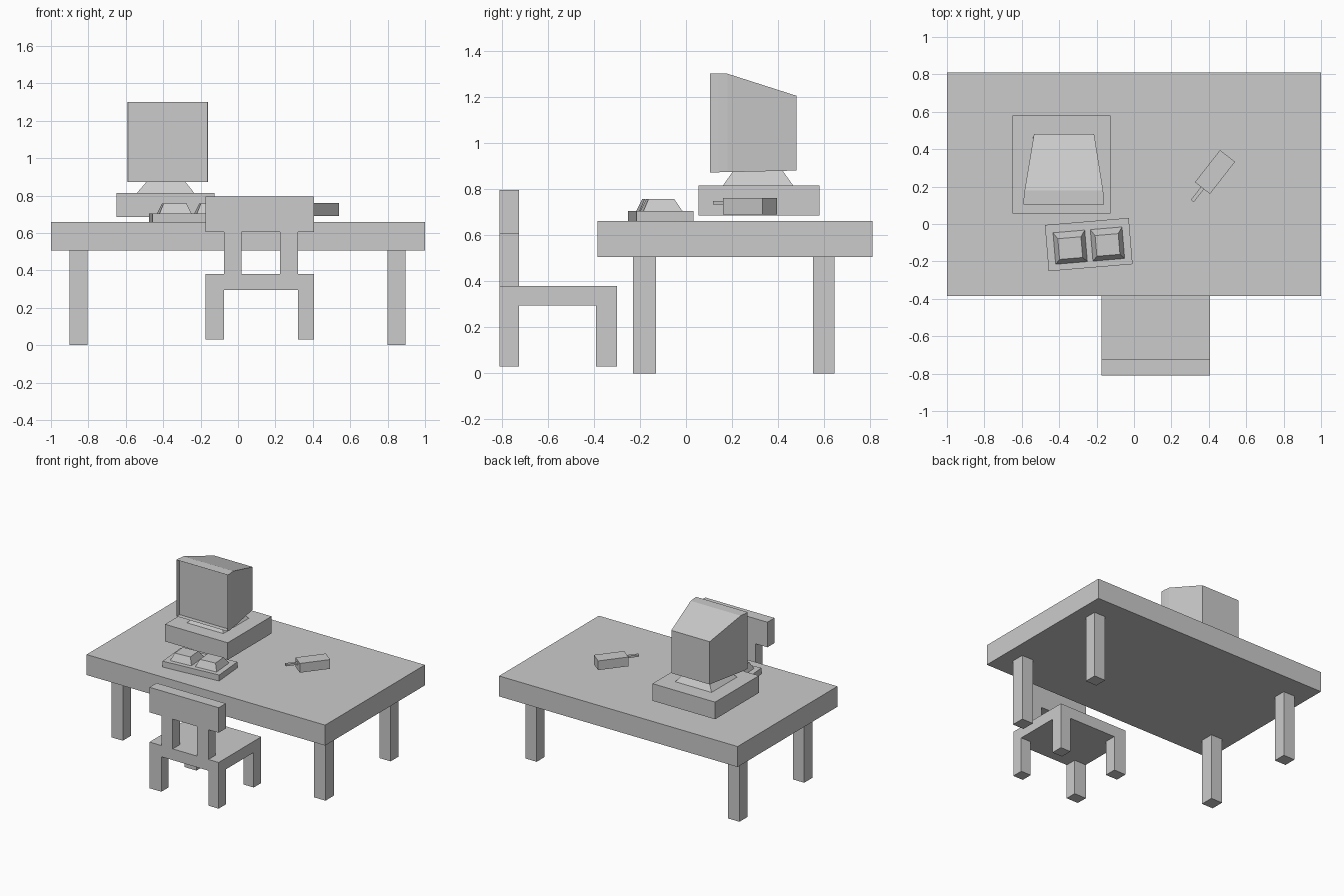
import bpy, bmesh
from math import radians
from mathutils import Matrix, Vector

if "Cube" in bpy.data.objects:
    bpy.data.objects.remove(bpy.data.objects["Cube"])


def make(name, bm, loc=(0, 0, 0), turn=0):
    bmesh.ops.recalc_face_normals(bm, faces=bm.faces[:])
    me = bpy.data.meshes.new(name)
    bm.to_mesh(me)
    bm.free()
    ob = bpy.data.objects.new(name, me)
    ob.matrix_world = Matrix.Translation(loc) @ Matrix.Rotation(radians(turn), 4, 'Z')
    bpy.context.collection.objects.link(ob)
    return ob


def add_box(bm, x, y, z):
    size = (x[1] - x[0], y[1] - y[0], z[1] - z[0], 1)
    mid = Vector(((x[0] + x[1]) / 2, (y[0] + y[1]) / 2, (z[0] + z[1]) / 2))
    bmesh.ops.create_cube(bm, size=1, matrix=Matrix.Translation(mid) @ Matrix.Diagonal(size))


def box(name, x, y, z, loc=(0, 0, 0), turn=0):
    bm = bmesh.new()
    add_box(bm, x, y, z)
    return make(name, bm, loc, turn)


def loft(bm, rings):
    """Skin rings of four points each and cap both ends; returns the first cap."""
    vs = [[bm.verts.new(p) for p in r] for r in rings]
    for a, b in zip(vs, vs[1:]):
        for i in range(4):
            j = (i + 1) % 4
            bm.faces.new((a[i], a[j], b[j], b[i]))
    bm.faces.new(vs[-1])
    return bm.faces.new(vs[0])


def flat_ring(x, y, z):
    return [(x[0], y[0], z), (x[1], y[0], z), (x[1], y[1], z), (x[0], y[1], z)]


def upright_ring(x, z, y):
    return [(x[0], y, z[0]), (x[1], y, z[0]), (x[1], y, z[1]), (x[0], y, z[1])]


# Desk
box("desk_top", (-1, 1), (-0.385, 0.81), (0.505, 0.66))
for side, x in (("left", (-0.9, -0.805)), ("right", (0.8, 0.895))):
    for end, y in (("front", (-0.23, -0.13)), ("back", (0.55, 0.645))):
        box(f"desk_leg_{end}_{side}", x, y, (0, 0.505))

# Chair
box("seat", (-0.175, 0.405), (-0.81, -0.3), (0.295, 0.38))
box("backrest", (-0.175, 0.405), (-0.81, -0.725), (0.605, 0.795))
for side, leg_x, post_x in (("left", (-0.175, -0.075), (-0.075, 0.02)),
                            ("right", (0.32, 0.405), (0.225, 0.32))):
    for end, y in (("back", (-0.81, -0.725)), ("front", (-0.39, -0.3))):
        box(f"chair_leg_{end}_{side}", leg_x, y, (0.03, 0.295))
    box(f"backrest_post_{side}", post_x, (-0.81, -0.725), (0.38, 0.605))

# Computer case
box("computer_case", (-0.65, -0.125), (0.055, 0.58), (0.685, 0.815))

# Monitor stand
bm = bmesh.new()
loft(bm, [flat_ring((-0.54, -0.235), (0.16, 0.465), 0.815),
          flat_ring((-0.485, -0.285), (0.205, 0.42), 0.878)])
make("monitor_stand", bm)

# Monitor shell with a sunken screen
bm = bmesh.new()
front = loft(bm, [upright_ring((-0.59, -0.16), (0.872, 1.3), 0.105),
                  upright_ring((-0.585, -0.165), (0.873, 1.3), 0.18),
                  upright_ring((-0.535, -0.213), (0.88, 1.204), 0.48)])
bmesh.ops.inset_region(bm, faces=[front], thickness=0.055)
wall = bmesh.ops.extrude_face_region(bm, geom=[front])
bmesh.ops.translate(bm, vec=(0, 0.035, 0),
                    verts=[v for v in wall["geom"] if isinstance(v, bmesh.types.BMVert)])
if front.is_valid:
    bmesh.ops.delete(bm, geom=[front], context='FACES_ONLY')
make("monitor", bm)

# Keyboard with two raised key blocks
kb = (-0.242, -0.11, 0)
box("keyboard", (-0.225, 0.225), (-0.124, 0.124), (0.66, 0.705), kb, 4.8)
for side, cx in (("left", -0.1), ("right", 0.1)):
    bm = bmesh.new()
    loft(bm, [flat_ring((cx - 0.085, cx + 0.085), (-0.09, 0.079), 0.705),
              flat_ring((cx - 0.062, cx + 0.062), (-0.066, 0.045), 0.757)])
    make(f"key_block_{side}", bm, kb, 4.8)

# Mouse and cable
mouse = (0.433, 0.278, 0)
box("mouse", (-0.109, 0.109), (-0.051, 0.051), (0.69, 0.76), mouse, 52)
box("mouse_cable", (-0.197, -0.1), (-0.01, 0.01), (0.732, 0.747), mouse, 52)
